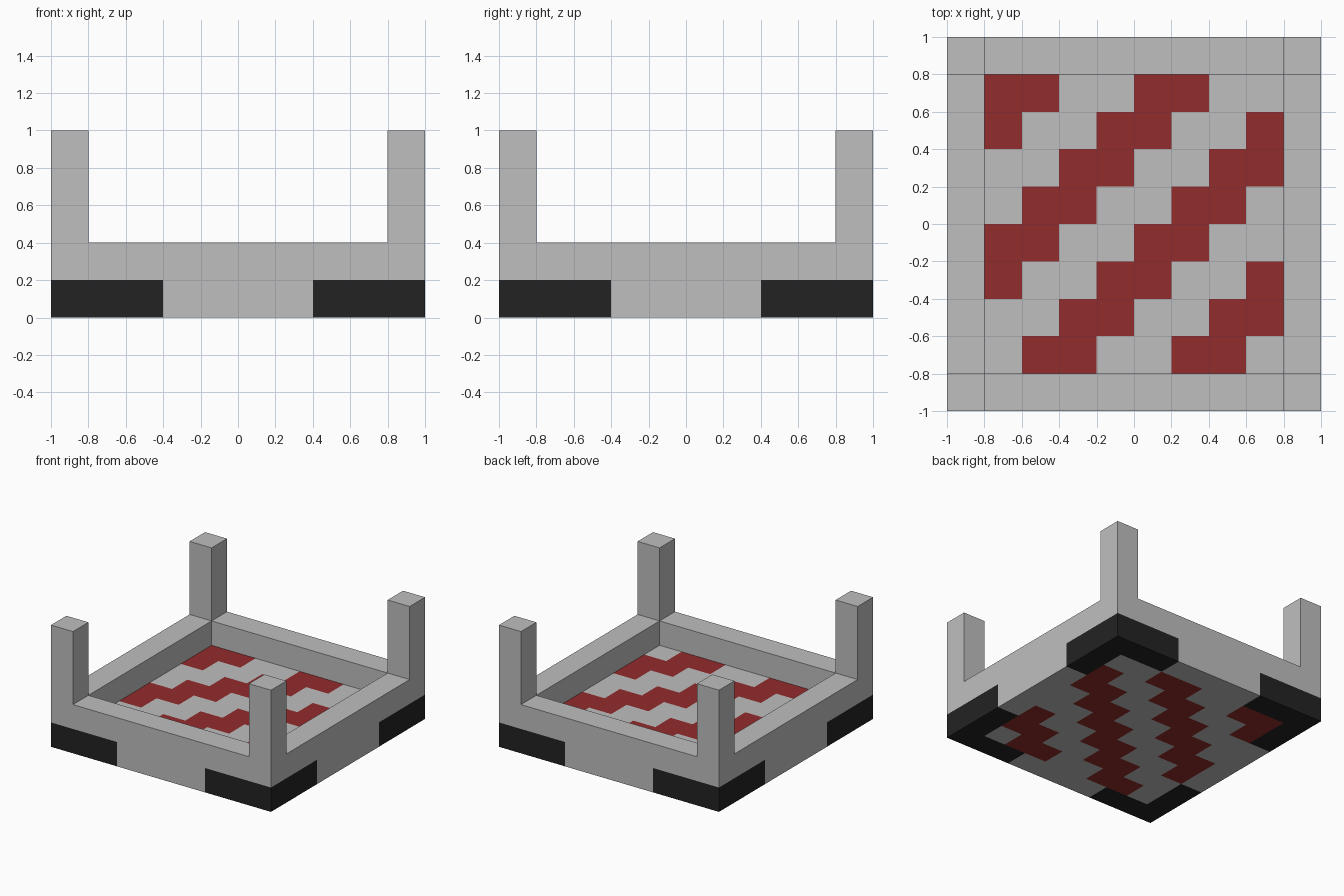
import bpy
import bmesh

default = bpy.data.objects.get("Cube")
if default:
    bpy.data.objects.remove(default, do_unlink=True)


def material(name, r, g, b):
    mat = bpy.data.materials.new(name)
    mat.use_nodes = True
    mat.diffuse_color = (r, g, b, 1)
    bsdf = next(n for n in mat.node_tree.nodes if n.type == "BSDF_PRINCIPLED")
    bsdf.inputs["Base Color"].default_value = (r, g, b, 1)
    return mat


GREY = material("light grey", 0.52, 0.52, 0.52)
RED = material("dark red", 0.29, 0.025, 0.025)
BLACK = material("black", 0.0165, 0.0165, 0.0165)

CELLS = 10           # cells along each side
STEP = 2 / CELLS     # cell size


def slab(name, z0, z1, keep, mats, colour=None):
    """Extrude the grid cells chosen by keep(x, y) from z0 up to z1."""
    bm = bmesh.new()
    bmesh.ops.create_grid(bm, x_segments=CELLS, y_segments=CELLS, size=1)
    drop = [f for f in bm.faces if not keep(*f.calc_center_median().xy)]
    bmesh.ops.delete(bm, geom=drop, context="FACES")
    for v in bm.verts:
        v.co.z = z0
    result = bmesh.ops.extrude_face_region(bm, geom=bm.faces[:], use_keep_orig=True)
    for item in result["geom"]:
        if isinstance(item, bmesh.types.BMVert):
            item.co.z = z1
    bmesh.ops.recalc_face_normals(bm, faces=bm.faces[:])
    if colour:
        for f in bm.faces:
            # step just inside the cell that owns the face
            f.normal_update()
            p = f.calc_center_median() - f.normal * STEP / 2
            f.material_index = colour(p.x, p.y)
    mesh = bpy.data.meshes.new(name)
    bm.to_mesh(mesh)
    bm.free()
    for m in mats:
        mesh.materials.append(m)
    obj = bpy.data.objects.new(name, mesh)
    bpy.context.collection.objects.link(obj)
    return obj


def on_border(x, y):
    return max(abs(x), abs(y)) > 0.8


def base_colour(x, y):
    # black corner brackets on the border, stepped diagonal stripes inside
    if on_border(x, y):
        return 2 if min(abs(x), abs(y)) > 0.4 else 0
    column = int((x + 0.8) / STEP)
    row = int((0.8 - y) / STEP)
    return 1 if (column + row) % 4 < 2 else 0


# Base with striped floor, then the raised rim
slab("base", 0, 0.2, lambda x, y: True, [GREY, RED, BLACK], base_colour)
slab("rim", 0.2, 0.4, on_border, [GREY])

# Corner posts
for side, sx in (("right", -1), ("left", 1)):
    for end, sy in (("front", -1), ("back", 1)):
        slab(f"{end}_{side}_post", 0.4, 1.0,
             lambda x, y: x * sx > 0.8 and y * sy > 0.8, [GREY])
